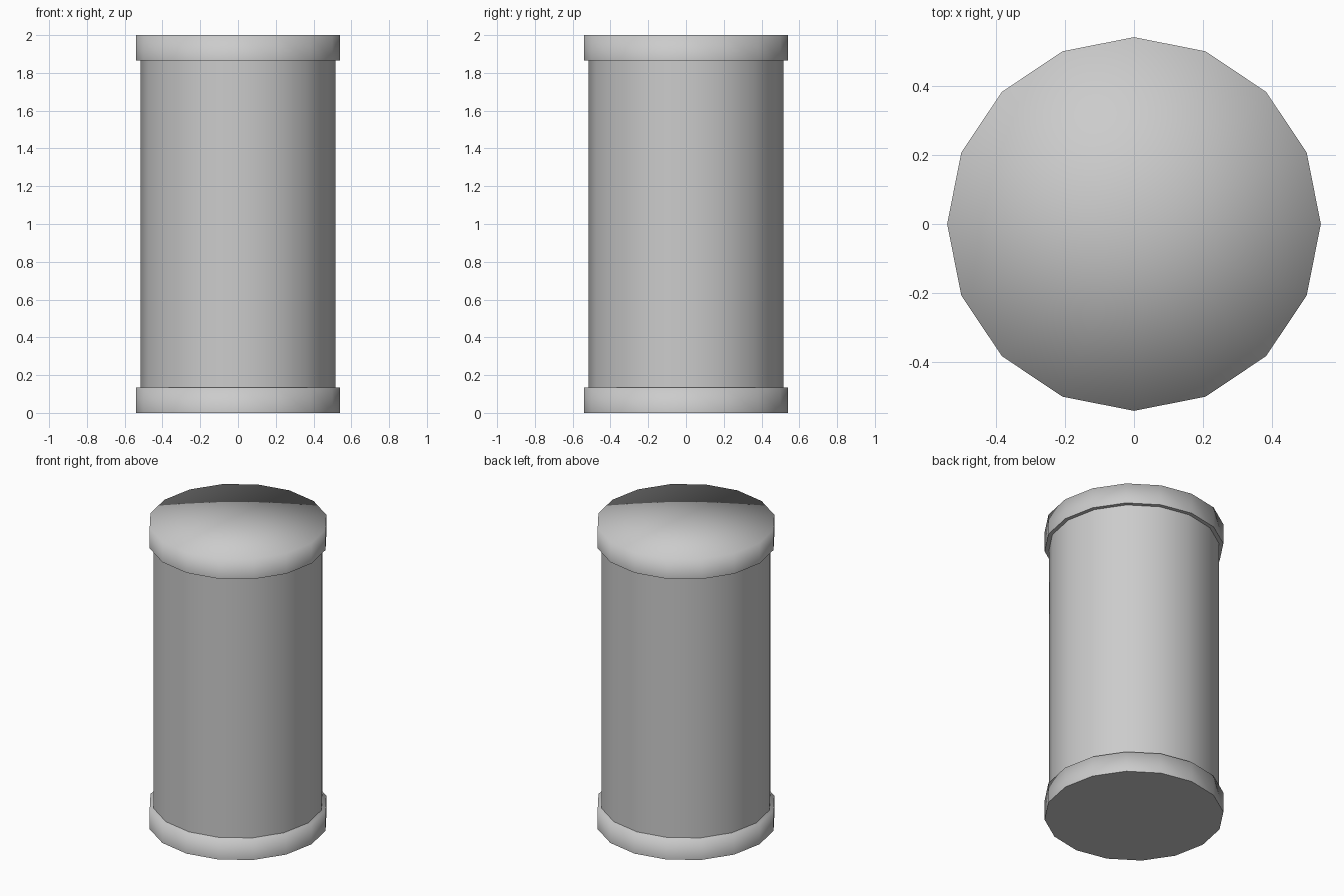
import bpy

if "Cube" in bpy.data.objects:
    bpy.data.objects.remove(bpy.data.objects["Cube"])

SIDES = 16
CAP_R, BODY_R = 0.54, 0.515
CAP_H, HEIGHT = 0.135, 2.0


def prism(name, radius, z0, z1, fill):
    bpy.ops.mesh.primitive_cylinder_add(
        vertices=SIDES, radius=radius, depth=z1 - z0,
        end_fill_type=fill, location=(0, 0, (z0 + z1) / 2))
    obj = bpy.context.object
    obj.name = name
    for p in obj.data.polygons:
        p.use_smooth = True
    return obj


def end_cap(name, z0):
    # Softly shaded top and rim, flat underside
    cap = prism(name, CAP_R, z0, z0 + CAP_H, 'TRIFAN')
    mesh = cap.data
    under = set()
    for p in mesh.polygons:
        if p.normal.z < -0.5:
            p.use_smooth = False
            under.update(p.edge_keys)
    for e in mesh.edges:
        if e.key in under:
            e.use_edge_sharp = True


# Round-shaded tube between the caps
prism("body", BODY_R, CAP_H, HEIGHT - CAP_H, 'NOTHING')

# Matching wider caps at both ends
end_cap("bottom_cap", 0.0)
end_cap("top_cap", HEIGHT - CAP_H)
